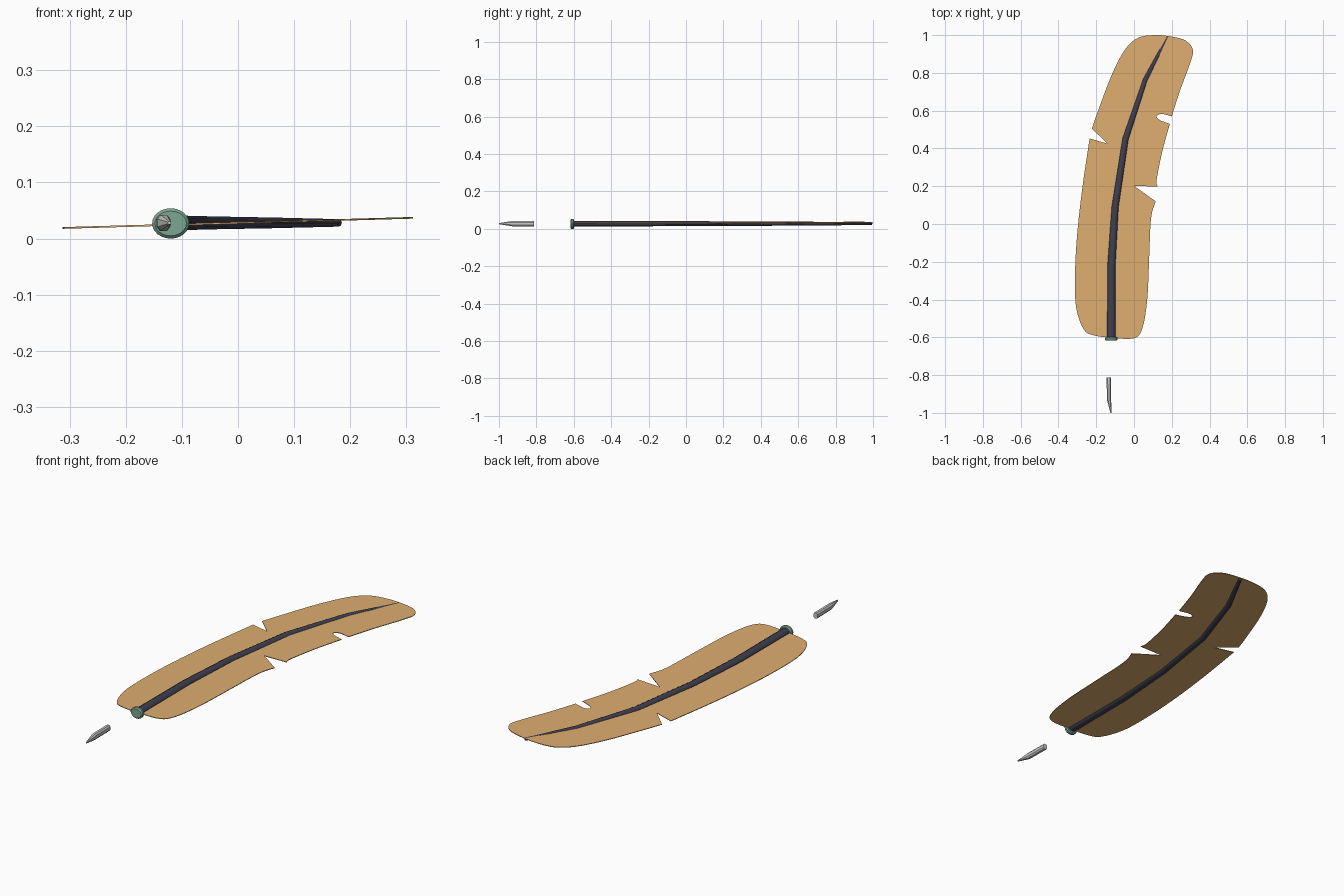
import bpy, bmesh, math
from mathutils import Vector

if "Cube" in bpy.data.objects:
    bpy.data.objects.remove(bpy.data.objects["Cube"])


def finish(bm, name, color=None, smooth=None):
    bmesh.ops.recalc_face_normals(bm, faces=bm.faces)
    mesh = bpy.data.meshes.new(name)
    bm.to_mesh(mesh)
    bm.free()
    ob = bpy.data.objects.new(name, mesh)
    bpy.context.collection.objects.link(ob)
    if color:
        mat = bpy.data.materials.new(name + "_color")
        mat.diffuse_color = (*color, 1)
        mat.use_nodes = True
        mat.node_tree.nodes["Principled BSDF"].inputs["Base Color"].default_value = mat.diffuse_color
        mesh.materials.append(mat)
    if smooth:
        bpy.ops.object.select_all(action='DESELECT')
        ob.select_set(True)
        bpy.context.view_layer.objects.active = ob
        bpy.ops.object.shade_smooth_by_angle(angle=math.radians(smooth))
    return ob


def loft(name, rings, sides, color=None, turn=0.0, power=1.0, smooth=None):
    """Skin rings given as (x, y, z, half width, half height) along a path."""
    bm = bmesh.new()
    loops = []
    for i, (x, y, z, w, h) in enumerate(rings):
        a, b = rings[max(i - 1, 0)], rings[min(i + 1, len(rings) - 1)]
        t = Vector((b[0] - a[0], b[1] - a[1])).normalized()
        loop = []
        for k in range(sides):
            ang = 2 * math.pi * k / sides + turn
            c, s = math.cos(ang), math.sin(ang)
            c = math.copysign(abs(c) ** power, c) * w
            s = math.copysign(abs(s) ** power, s) * h
            loop.append(bm.verts.new((x + t.y * c, y - t.x * c, z + s)))
        loops.append(loop)
    for p, q in zip(loops, loops[1:]):
        for k in range(sides):
            n = (k + 1) % sides
            bm.faces.new((p[k], p[n], q[n], q[k]))
    bm.faces.new(loops[0])
    bm.faces.new(loops[-1])
    return finish(bm, name, color, smooth)


def curve_through(pts, steps=4):
    """Catmull-Rom samples through a run of outline points, without the last."""
    p = [Vector(v) for v in pts]
    p = [2 * p[0] - p[1]] + p + [2 * p[-1] - p[-2]]
    out = []
    for a, b, c, d in zip(p, p[1:], p[2:], p[3:]):
        for k in range(steps):
            t = k / steps
            out.append(0.5 * (2 * b + (c - a) * t + (2 * a - 5 * b + 4 * c - d) * t * t
                              + (3 * b - a - 3 * c + d) * t ** 3))
    return out


# Vane: smooth runs of outline joined at the sharp corners of the three splits
runs = [
    # right edge below the big split, round the base, up the left edge
    [(0.115, 0.12), (0.09, 0.03), (0.08, -0.19), (0.07, -0.40), (0.045, -0.55),
     (0.0, -0.605), (-0.12, -0.602), (-0.21, -0.59), (-0.265, -0.56), (-0.305, -0.45),
     (-0.313, -0.30), (-0.303, -0.08), (-0.275, 0.18), (-0.235, 0.453)],
    [(-0.235, 0.453), (-0.14, 0.425)],
    [(-0.14, 0.425), (-0.223, 0.505)],
    # left edge round the tip to the small right split
    [(-0.223, 0.505), (-0.19, 0.60), (-0.12, 0.785), (-0.05, 0.92), (0.02, 0.985),
     (0.11, 1.0), (0.20, 0.992), (0.275, 0.97), (0.312, 0.92), (0.295, 0.845),
     (0.245, 0.71), (0.20, 0.57)],
    [(0.20, 0.57), (0.145, 0.583), (0.12, 0.57), (0.137, 0.55), (0.19, 0.53)],
    [(0.19, 0.53), (0.15, 0.385), (0.12, 0.235), (0.125, 0.198)],
    [(0.125, 0.198), (0.0, 0.202)],
    [(0.0, 0.202), (0.115, 0.12)],
]
bm = bmesh.new()
outline = [p for run in runs for p in curve_through(run)]
half = 0.0015
sheets = []
for s in (-half, half):
    verts = [bm.verts.new((p.x, p.y, 0.028 + 0.029 * p.x + s)) for p in outline]
    bm.faces.new(verts)
    sheets.append(verts)
low, high = sheets
for i in range(len(low)):
    j = (i + 1) % len(low)
    bm.faces.new((low[i], low[j], high[j], high[i]))
finish(bm, "feather_vane", (0.73, 0.42, 0.16))

# Shaft: bent, tapering spine
loft("shaft", [
    (-0.12, -0.605, 0.028, 0.022, 0.016),
    (-0.12, -0.23, 0.028, 0.021, 0.015),
    (-0.10, 0.09, 0.028, 0.018, 0.0135),
    (-0.045, 0.45, 0.028, 0.016, 0.012),
    (0.06, 0.765, 0.028, 0.013, 0.010),
    (0.178, 0.992, 0.028, 0.008, 0.007),
], 10, (0.05, 0.05, 0.08), smooth=40)

# Ferrule: oval collar on the shaft end
loft("ferrule", [
    (-0.12, -0.618, 0.027, 0.028, 0.022),
    (-0.12, -0.613, 0.027, 0.033, 0.027),
    (-0.12, -0.603, 0.027, 0.033, 0.027),
    (-0.12, -0.598, 0.027, 0.028, 0.022),
], 24, (0.2, 0.38, 0.29), smooth=30)

# Nib: detached faceted point
loft("nib", [
    (-0.134, -0.812, 0.028, 0.012, 0.015),
    (-0.132, -0.93, 0.028, 0.012, 0.015),
    (-0.122, -1.0, 0.028, 0.003, 0.003),
], 8, turn=math.pi / 8, power=0.8)
